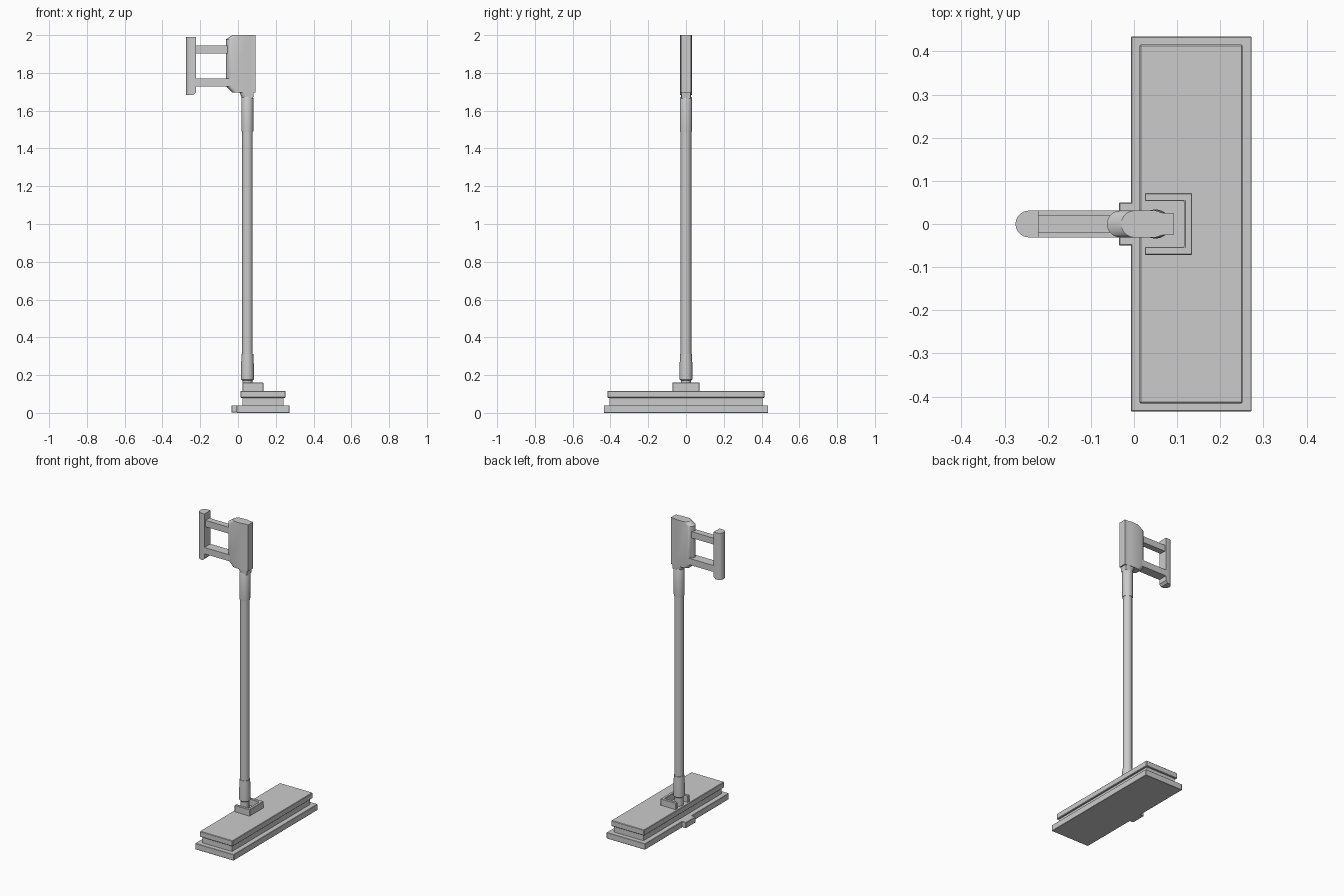
import bpy
import math

if "Cube" in bpy.data.objects:
    bpy.data.objects.remove(bpy.data.objects["Cube"])


def finish(ob, smooth=False, bevel=0):
    bpy.ops.object.select_all(action='DESELECT')
    bpy.context.view_layer.objects.active = ob
    ob.select_set(True)
    if bevel:
        m = ob.modifiers.new("edge_bevel", 'BEVEL')
        m.width = bevel
        m.segments = 1
    if smooth:
        bpy.ops.object.shade_smooth_by_angle(angle=math.radians(30))
    return ob


def loft(name, rings, smooth=False, bevel=0):
    """Skin a stack of equal-length rings [(x, y, z), ...] and cap both ends."""
    n = len(rings[0])
    verts = [p for ring in rings for p in ring]
    faces = [tuple(reversed(range(n))),
             tuple(range((len(rings) - 1) * n, len(rings) * n))]
    for k in range(len(rings) - 1):
        for i in range(n):
            j = (i + 1) % n
            faces.append((k * n + i, k * n + j, (k + 1) * n + j, (k + 1) * n + i))
    me = bpy.data.meshes.new(name)
    me.from_pydata(verts, [], faces)
    ob = bpy.data.objects.new(name, me)
    bpy.context.collection.objects.link(ob)
    return finish(ob, smooth, bevel)


def prism(name, outline, z0, z1, bevel=0):
    return loft(name, [[(x, y, z) for x, y in outline] for z in (z0, z1)], bevel=bevel)


def box(name, x0, x1, y, z0, z1, bevel=0):
    return prism(name, [(x0, -y), (x1, -y), (x1, y), (x0, y)], z0, z1, bevel)


def tube(name, profile, cx=0.05, sides=20):
    rings = [[(cx + r * math.cos(2 * math.pi * i / sides),
               r * math.sin(2 * math.pi * i / sides), z) for i in range(sides)]
             for r, z in profile]
    return loft(name, rings, smooth=True)


def round_left(left, r, right_pts, z, depth=None, steps=10):
    """Outline with a rounded -x end and mirrored points towards +x."""
    d = r if depth is None else depth
    arc = [(left + d - d * math.sin(math.pi * i / steps),
            r * math.cos(math.pi * i / steps), z) for i in range(steps + 1)]
    low = [(x, -y, z) for x, y in right_pts]
    high = [(x, y, z) for x, y in reversed(right_pts)]
    return arc + low + high


# Cleaning head: stacked plates and a rear tab
box("base_pad", -0.007, 0.273, 0.435, 0.0, 0.04, 0.002)
box("rear_tab", -0.035, 0.02, 0.05, 0.002, 0.04, 0.002)
box("head_core", 0.025, 0.24, 0.405, 0.035, 0.085)
box("head_top_plate", 0.013, 0.252, 0.416, 0.08, 0.117, 0.003)

# U-shaped hinge bracket, open to the rear
upper = [(0.135, 0.072), (0.025, 0.072), (0.025, 0.053), (0.117, 0.053)]
lower = [(x, -y) for x, y in reversed(upper)]
prism("hinge_bracket", upper + lower, 0.11, 0.16, 0.002)

# Pole with lower joint and sleeves
tube("hinge_post", [(0.026, 0.11), (0.026, 0.185)])
tube("lower_sleeve", [(0.028, 0.172), (0.034, 0.178), (0.034, 0.25), (0.031, 0.312)])
tube("pole", [(0.028, 0.30), (0.028, 1.50)])
tube("upper_sleeve", [(0.031, 1.49), (0.032, 1.50), (0.032, 1.665), (0.029, 1.672)])

# Neck flaring from the sleeve into the motor body
loft("body_neck", [round_left(0.022, 0.027, [(0.06, 0.027), (0.08, 0.023)], 1.665),
                   round_left(0.006, 0.028, [(0.06, 0.028), (0.084, 0.024)], 1.70)],
     smooth=True)

# Motor body: rounded rear, narrower front strip, chamfered rear ends
front_strip = [(0.05, 0.031), (0.066, 0.026), (0.092, 0.026)]
loft("motor_body", [round_left(left, 0.031, front_strip, z)
                    for left, z in ((-0.03, 1.696), (-0.063, 1.73),
                                    (-0.063, 1.978), (-0.03, 2.0))], smooth=True)

# Handle bars joining the body and grip
box("upper_handle_bar", -0.235, -0.04, 0.02, 1.902, 1.944)
box("lower_handle_bar", -0.235, -0.035, 0.031, 1.728, 1.770)

# Grip with rounded rear and a clipped lower front edge
loft("grip", [round_left(-0.275, 0.031, [(-0.236, 0.031)], 1.684),
              round_left(-0.275, 0.031, [(-0.222, 0.031)], 1.698),
              round_left(-0.275, 0.031, [(-0.222, 0.031)], 1.990)], smooth=True)
